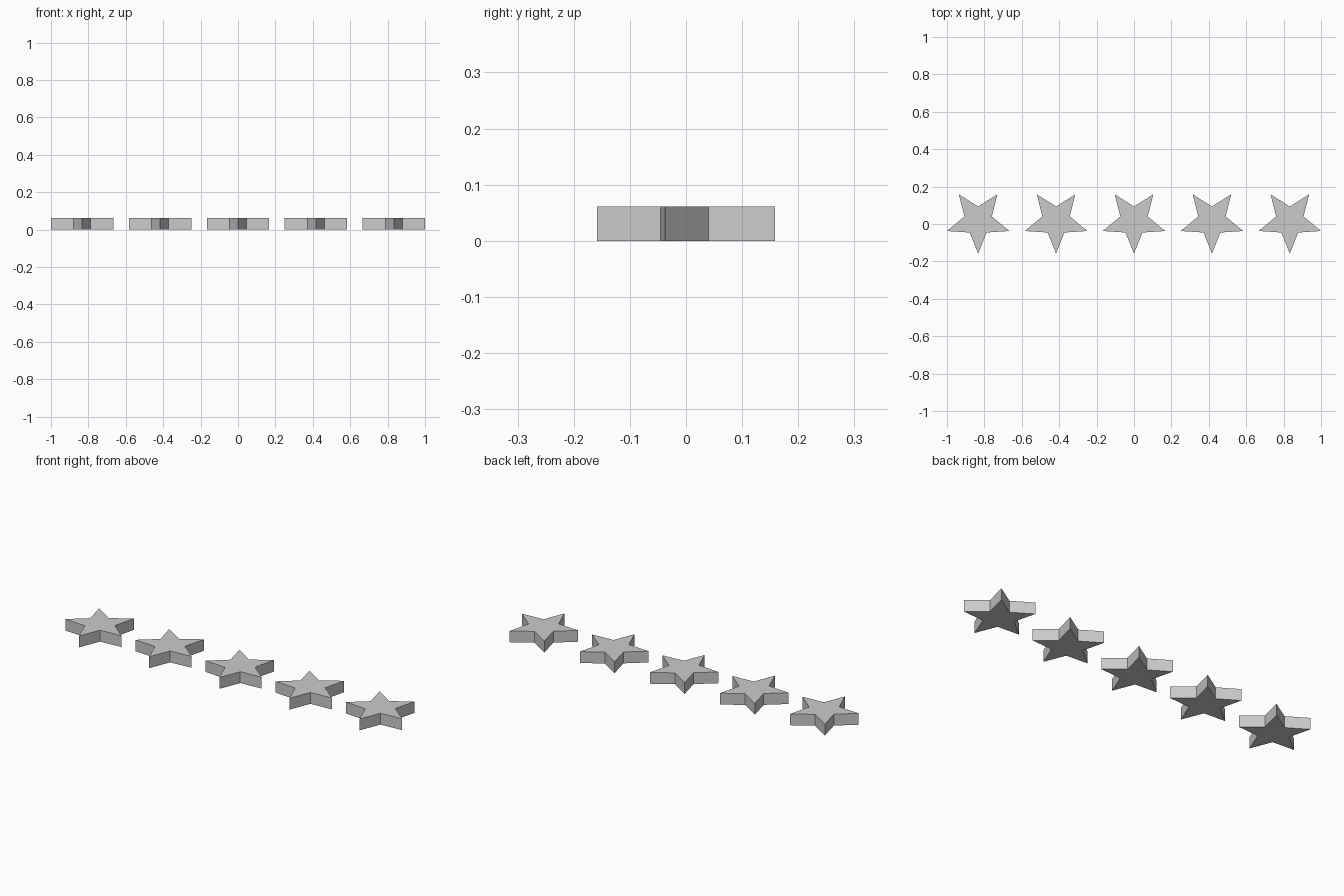
import bpy
import bmesh
from math import cos, sin, pi

cube = bpy.data.objects.get("Cube")
if cube:
    bpy.data.objects.remove(cube, do_unlink=True)

COUNT = 5
OUTER, INNER, HEIGHT = 0.1753, 0.077, 0.061
SPACING = (1 - OUTER * cos(pi / 10)) / 2
CENTRE_Y = OUTER * (1 - cos(pi / 5)) / 2  # centres the star's depth on y = 0

# Plain grey material
grey = bpy.data.materials.new("light grey")
grey.use_nodes = True
colour = (0.6, 0.6, 0.6, 1)
grey.diffuse_color = colour
grey.node_tree.nodes["Principled BSDF"].inputs["Base Color"].default_value = colour


def star_mesh():
    """Five-pointed prism with one tip towards the front."""
    bm = bmesh.new()
    ring = []
    for i in range(10):
        radius = INNER if i % 2 else OUTER
        angle = -pi / 2 + i * pi / 5
        ring.append(bm.verts.new((radius * cos(angle), radius * sin(angle), 0)))
    base = bm.faces.new(ring)
    top = bmesh.ops.extrude_face_region(bm, geom=[base], use_keep_orig=True)
    verts = [g for g in top["geom"] if isinstance(g, bmesh.types.BMVert)]
    bmesh.ops.translate(bm, verts=verts, vec=(0, 0, HEIGHT))
    bmesh.ops.recalc_face_normals(bm, faces=bm.faces)
    mesh = bpy.data.meshes.new("star")
    bm.to_mesh(mesh)
    bm.free()
    mesh.materials.append(grey)
    return mesh


# Row of stars sharing one mesh
mesh = star_mesh()
for i in range(COUNT):
    star = bpy.data.objects.new(f"star_{i + 1}", mesh)
    star.location = ((i - (COUNT - 1) / 2) * SPACING, CENTRE_Y, 0)
    bpy.context.collection.objects.link(star)
